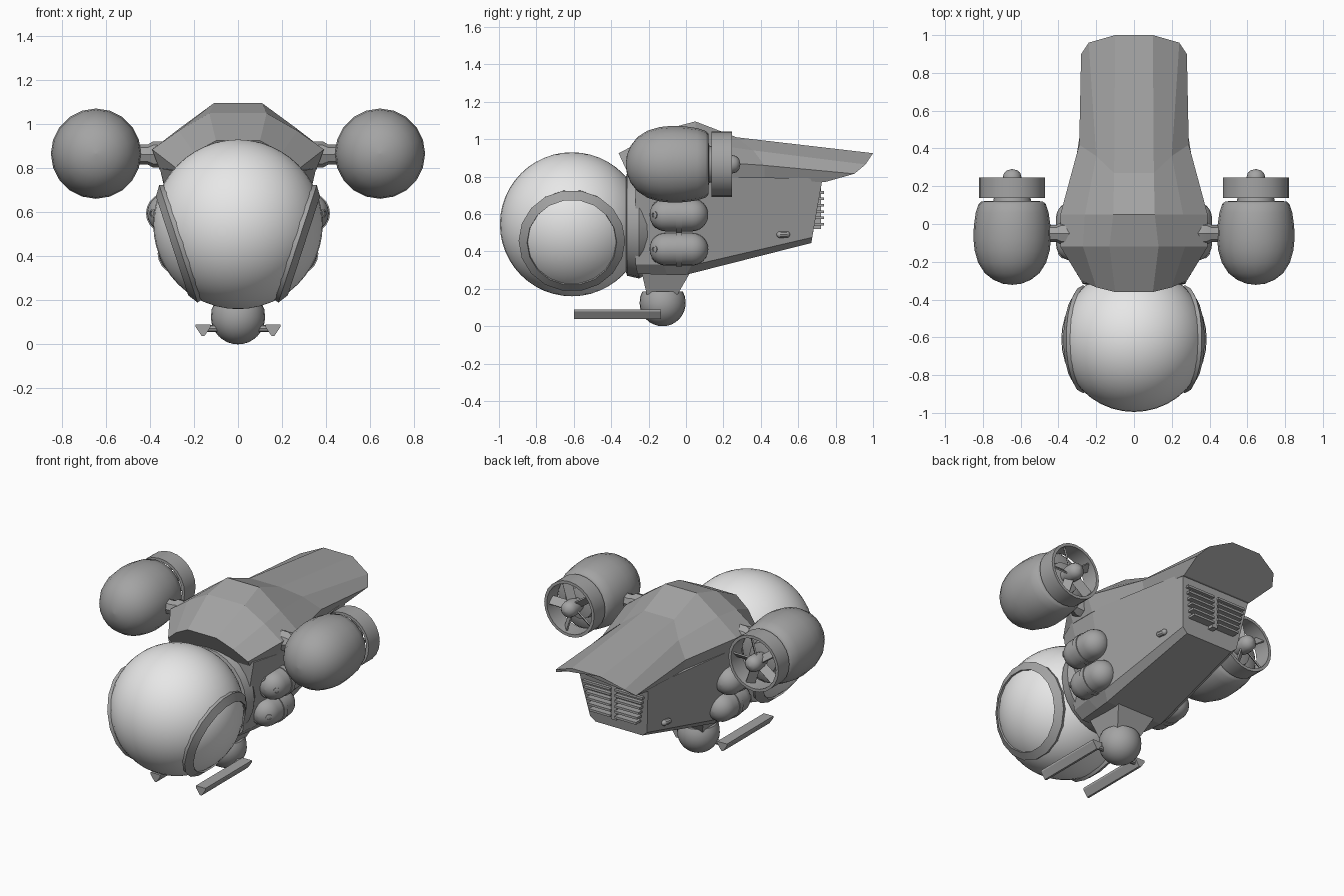
import bpy, bmesh, math
from mathutils import Vector, Matrix

if "Cube" in bpy.data.objects:
    bpy.data.objects.remove(bpy.data.objects["Cube"])


def material(name, v):
    m = bpy.data.materials.new(name)
    m.diffuse_color = (v, v, v, 1)
    m.use_nodes = True
    m.node_tree.nodes["Principled BSDF"].inputs["Base Color"].default_value = m.diffuse_color
    return m


WHITE = material("pale canopy", 0.8)
GREY = material("hull grey", 0.37)


def finish(name, bm, mat=GREY, angle=35):
    bmesh.ops.remove_doubles(bm, verts=bm.verts, dist=1e-5)
    bmesh.ops.recalc_face_normals(bm, faces=bm.faces)
    me = bpy.data.meshes.new(name)
    bm.to_mesh(me)
    bm.free()
    me.materials.append(mat)
    ob = bpy.data.objects.new(name, me)
    bpy.context.collection.objects.link(ob)
    if angle:
        me.polygons.foreach_set("use_smooth", [True] * len(me.polygons))
        me.set_sharp_from_angle(angle=math.radians(angle))
    return ob


def bridge(bm, rings, cyclic=False):
    """Join rings of vertices with faces; cap the ends unless cyclic."""
    n = len(rings[0])
    pairs = list(zip(rings, rings[1:]))
    if cyclic:
        pairs.append((rings[-1], rings[0]))
    for a, b in pairs:
        for i in range(n):
            j = (i + 1) % n
            bm.faces.new((a[i], a[j], b[j], b[i]))
    if not cyclic:
        bm.faces.new(rings[0])
        bm.faces.new(rings[-1])


def lathe(name, profile, axis, center, segs=20, cyclic=False, mat=GREY, angle=35):
    """Spin (radius, height) points about an axis through center."""
    q = Vector(axis).to_track_quat('Z', 'Y')
    bm = bmesh.new()
    rings = []
    for r, h in profile:
        r = max(r, 0.0005)
        rings.append([bm.verts.new(Vector(center) + q @ Vector(
            (r * math.cos(2 * math.pi * i / segs), r * math.sin(2 * math.pi * i / segs), h)))
            for i in range(segs)])
    bridge(bm, rings, cyclic)
    return finish(name, bm, mat, angle)


def loft(name, sections, angle=0):
    """Skin half sections, mirrored in x."""
    bm = bmesh.new()
    rings = []
    for sec in sections:
        pts = list(sec) + [(-x, y, z) for x, y, z in reversed(sec)]
        rings.append([bm.verts.new(p) for p in pts])
    bridge(bm, rings)
    return finish(name, bm, GREY, angle)


def prism(name, outline, y0, y1):
    """Extrude an xz outline along y."""
    bm = bmesh.new()
    bridge(bm, [[bm.verts.new((x, y, z)) for x, z in outline] for y in (y0, y1)])
    return finish(name, bm, GREY, 0)


def capsule(r, half, steps=6):
    arc = [math.pi / 2 * i / steps for i in range(steps + 1)]
    body = half - r
    return ([(r * math.sin(a), -body - r * math.cos(a)) for a in arc]
            + [(r * math.cos(a), body + r * math.sin(a)) for a in arc])


# Cockpit sphere and collar joining it to the hull
bm = bmesh.new()
bmesh.ops.create_uvsphere(bm, u_segments=40, v_segments=24, radius=0.385,
                          matrix=Matrix.Translation((0, -0.61, 0.545)))
finish("cockpit_sphere", bm, WHITE)
lathe("cockpit_collar", [(0.24, -0.325), (0.275, -0.315), (0.29, -0.25), (0.26, -0.2)],
      (0, 1, 0), (0, 0, 0.545), 24)

# Faceted roof shell
loft("roof_shell", [
    [(.10, -.36, .925), (.20, -.335, .87), (.28, -.30, .80), (.27, -.27, .76)],
    [(.13, -.12, 1.05), (.27, -.12, .97), (.39, -.12, .885), (.355, -.12, .79)],
    [(.11, .05, 1.095), (.26, .05, .985), (.39, .05, .885), (.355, .05, .79)],
    [(.105, .27, 1.01), (.20, .36, .94), (.29, .42, .86), (.275, .42, .785)],
    [(.10, 1.0, .925), (.24, .96, .865), (.28, .90, .815), (.245, .74, .77)],
])

# Tapered lower hull
loft("lower_hull", [
    [(.30, -.27, .79), (.22, -.27, .33), (.17, -.26, .28)],
    [(.355, -.13, .80), (.24, -.12, .33), (.19, -.1, .275)],
    [(.355, .05, .80), (.245, .03, .325), (.20, 0, .275)],
    [(.245, .73, .79), (.20, .675, .475), (.165, .67, .445)],
])

# Rear vent: central post and two columns of slats
prism("vent_post", [(-.018, .52), (.018, .52), (.018, .745), (-.018, .745)], .66, .722)
for s in (1, -1):
    for i in range(6):
        z = 0.545 + i * 0.034
        w = 0.165 + i * 0.009
        prism("vent_slat", [(s * .015, z - .007), (s * w, z - .007),
                            (s * w, z + .007), (s * .015, z + .007)], .66, .737)

# Neck and belly turret
bm = bmesh.new()
bridge(bm, [[bm.verts.new((sx * w, y, z)) for sx, y in ((-1, y0), (1, y0), (1, y1), (-1, y1))]
            for w, y0, y1, z in ((.085, -.21, -.045, .17), (.14, -.24, .03, .30))])
finish("turret_neck", bm, GREY, 0)
bowl = [(.123 * math.sin(math.pi / 2 * i / 8), -.123 * math.cos(math.pi / 2 * i / 8))
        for i in range(9)]
lathe("turret_ball", bowl + [(.12, .035), (.108, .062)], (0, 0, 1), (0, -.125, .123), 24)

for s in (1, -1):
    # Turret guns with triangular barrels
    prism("gun_barrel", [(s * .125, .09), (s * .192, .09), (s * .192, .078),
                         (s * .165, .038), (s * .152, .038), (s * .125, .078)], -.6, -.135)
    lathe("gun_arm", [(.016, 0.08), (.016, .15)], (s, 0, 0), (0, -.16, .072), 8)

    # Raised round window frame on the cockpit
    lathe("window_frame", [(.275, .25), (.285, .285), (.24, .315), (.232, .285)],
          (s * .95, 0, -.31), (0, -.61, .545), 18, True)

    # Side tanks with straps and front ports
    for x, z in ((.325, .595), (.272, .412)):
        c = Vector((s * x, -.038, z))
        lathe("side_tank", capsule(.088, .157), (0, 1, 0), c, 20)
        lathe("tank_strap", [(.08, -.016), (.093, -.016), (.093, .016), (.08, .016)],
              (0, 1, 0), c, 20, True)
        for a in (0, 2 * math.pi / 3, 4 * math.pi / 3):
            d = Vector((s * math.cos(a) * .72, -.7, math.sin(a) * .72)).normalized()
            lathe("tank_port", [(.019, .075), (.019, .09), (.012, .092), (.012, .086)], d,
                  c + Vector((0, -.069, 0)), 10)

    # Small oval light on the hull flank
    lathe("flank_light", capsule(.018, .036, 4), (-s * .17, 1, .03), (s * .227, .52, .49), 10)

    # Strut to the engine
    lathe("engine_strut", [(.06, .3), (.06, .385), (.045, .41), (.045, .5)], (s, 0, 0),
          (0, -.05, .862), 8).scale = (1, 1, 1)

    # Engine pod
    c = Vector((s * .645, 0, .866))
    lathe("engine_pod", [(0, -.322), (.05, -.316), (.10, -.295), (.145, -.26), (.18, -.205),
                         (.199, -.14), (.205, -.08), (.203, -.01), (.193, .06), (.178, .105),
                         (.162, .12), (.10, .122), (.095, .15), (.05, .16)],
          (0, 1, 0), c, 20, angle=45)

    # Ducted fan: duct, hub with spinner, blades
    lathe("fan_duct", [(.157, .137), (.175, .137), (.175, .247), (.157, .247)],
          (0, 1, 0), c, 24, True)
    lathe("fan_hub", [(.035, .14), (.05, .2), (.05, .245), (.044, .268), (.028, .284), (0, .291)],
          (0, 1, 0), c, 16, angle=50)
    bm = bmesh.new()
    for i in range(5):
        turn = (Matrix.Translation(c) @ Matrix.Rotation(2 * math.pi * i / 5 + .3, 4, 'Y')
                @ Matrix.Translation((0, .205, .1)) @ Matrix.Rotation(s * .8, 4, 'Z')
                @ Matrix.Diagonal((.055, .009, .118, 1)))
        bmesh.ops.create_cube(bm, size=1, matrix=turn)
    finish("fan_blades", bm, GREY, 0)
